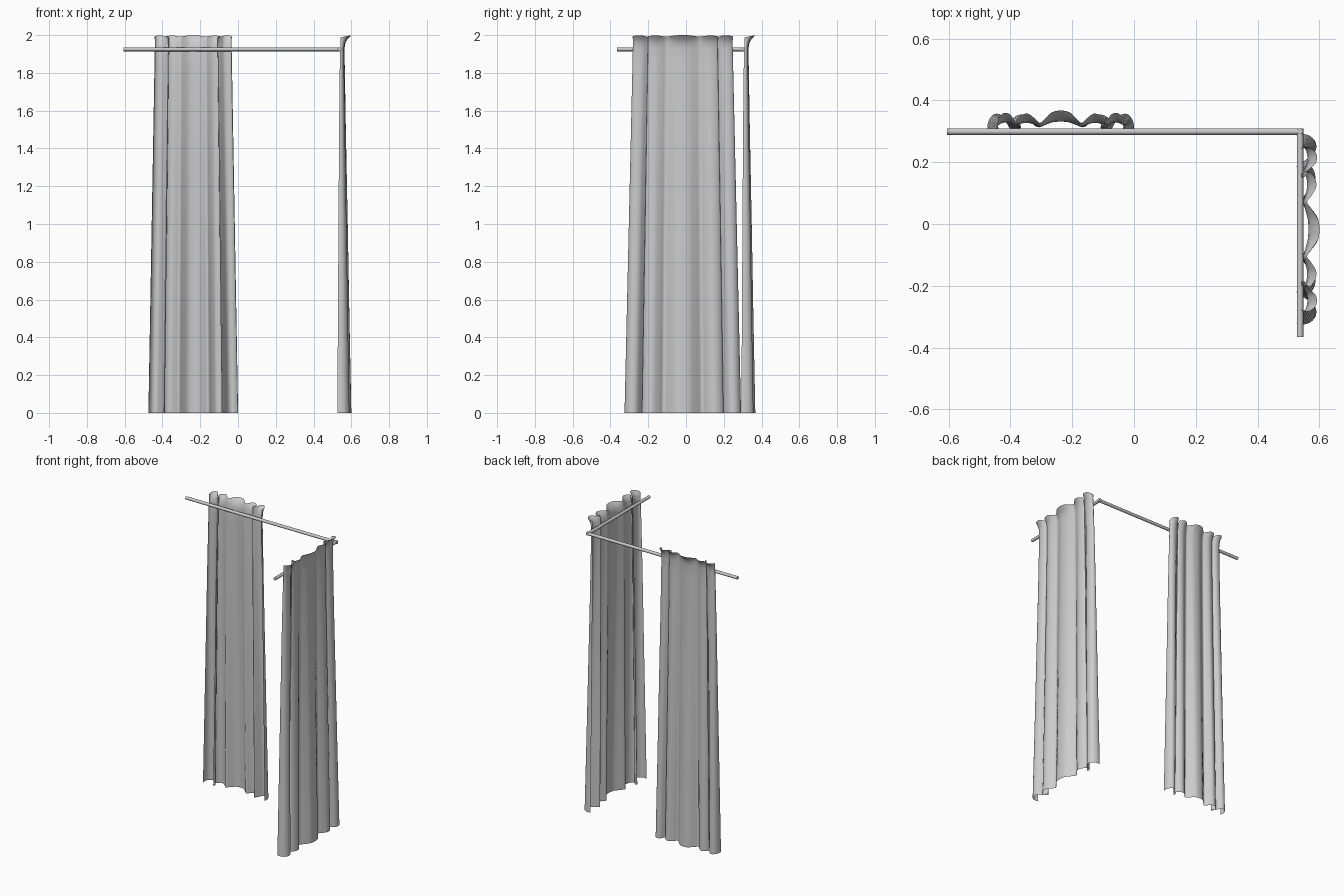
import bpy, bmesh, math
from mathutils import Vector

if "Cube" in bpy.data.objects:
    bpy.data.objects.remove(bpy.data.objects["Cube"])

ROD_Z = 1.925

# Half of the pleat cross-section, from the middle outwards: (across, depth 0..1)
HALF = [(0, 1), (.06, .92), (.115, .6), (.165, .3), (.205, .55), (.26, .82),
        (.315, .72), (.35, .4), (.318, .18), (.33, 0), (.36, .35), (.40, .78),
        (.45, .85), (.488, .6), (.5, .25), (.495, 0)]
# Height, width factor, inner and outer distance from the rod line
LEVELS = [(0, 1, -.011, .063), (.5, .963, -.008, .053), (1, .926, -.005, .044),
          (1.5, .889, -.002, .034), (1.85, .863, .002, .028),
          (1.93, .857, .004, .027), (1.96, .856, .006, .032),
          (1.98, .858, .006, .044), (2.0, .862, .006, .063)]


def smooth_path(pts, steps=4):
    """Catmull-Rom curve through the points."""
    p = [Vector(q) for q in pts]
    p = [p[0]] + p + [p[-1]]
    out = []
    for i in range(1, len(p) - 2):
        a, b, c, d = p[i - 1:i + 3]
        for s in range(steps):
            t = s / steps
            out.append(.5 * (2 * b + (c - a) * t + (2 * a - 5 * b + 4 * c - d) * t * t
                             + (3 * b - a - 3 * c + d) * t ** 3))
    return out + [p[-2]]


def curtain(name, centre, along, outward, width):
    full = [(-u, d) for u, d in HALF[:0:-1]] + HALF
    path = smooth_path(full)
    bm = bmesh.new()
    rows = []
    for z, w, lo, hi in LEVELS:
        row = []
        for q in path:
            d = min(max(q.y, 0), 1)
            # valleys of the header dip slightly
            zz = z - .012 * (1 - d) if z == 2.0 else z
            pos = centre + along * (q.x * w * width) + outward * (lo + (hi - lo) * d)
            row.append(bm.verts.new((pos.x, pos.y, zz)))
        rows.append(row)
    for r0, r1 in zip(rows, rows[1:]):
        for i in range(len(path) - 1):
            f = bm.faces.new((r0[i], r0[i + 1], r1[i + 1], r1[i]))
            f.smooth = True
    # make the outer side the front of the cloth
    bm.normal_update()
    if sum((f.normal.dot(outward) * f.calc_area() for f in bm.faces)) < 0:
        bmesh.ops.reverse_faces(bm, faces=bm.faces[:])
    me = bpy.data.meshes.new(name)
    bm.to_mesh(me)
    bm.free()
    bpy.context.collection.objects.link(bpy.data.objects.new(name, me))


def rod(name, a, b, radius=.0105):
    a, b = Vector(a), Vector(b)
    bpy.ops.mesh.primitive_cylinder_add(vertices=16, radius=radius,
                                        depth=(b - a).length, location=(a + b) / 2)
    ob = bpy.context.object
    ob.name = name
    ob.rotation_euler = (b - a).to_track_quat('Z', 'Y').to_euler()
    bpy.ops.object.shade_smooth_by_angle(angle=math.radians(40))


X, Y = Vector((1, 0, 0)), Vector((0, 1, 0))

# Two rods meeting at the corner
rod("back_rod", (-.605, .299, ROD_Z), (.547, .299, ROD_Z))
rod("side_rod", (.537, -.365, ROD_Z), (.537, .309, ROD_Z))

# One gathered curtain on each rod
curtain("back_curtain", Vector((-.237, .304, 0)), X, Y, .475)
curtain("side_curtain", Vector((.537, -.017, 0)), Y, X, .617)
